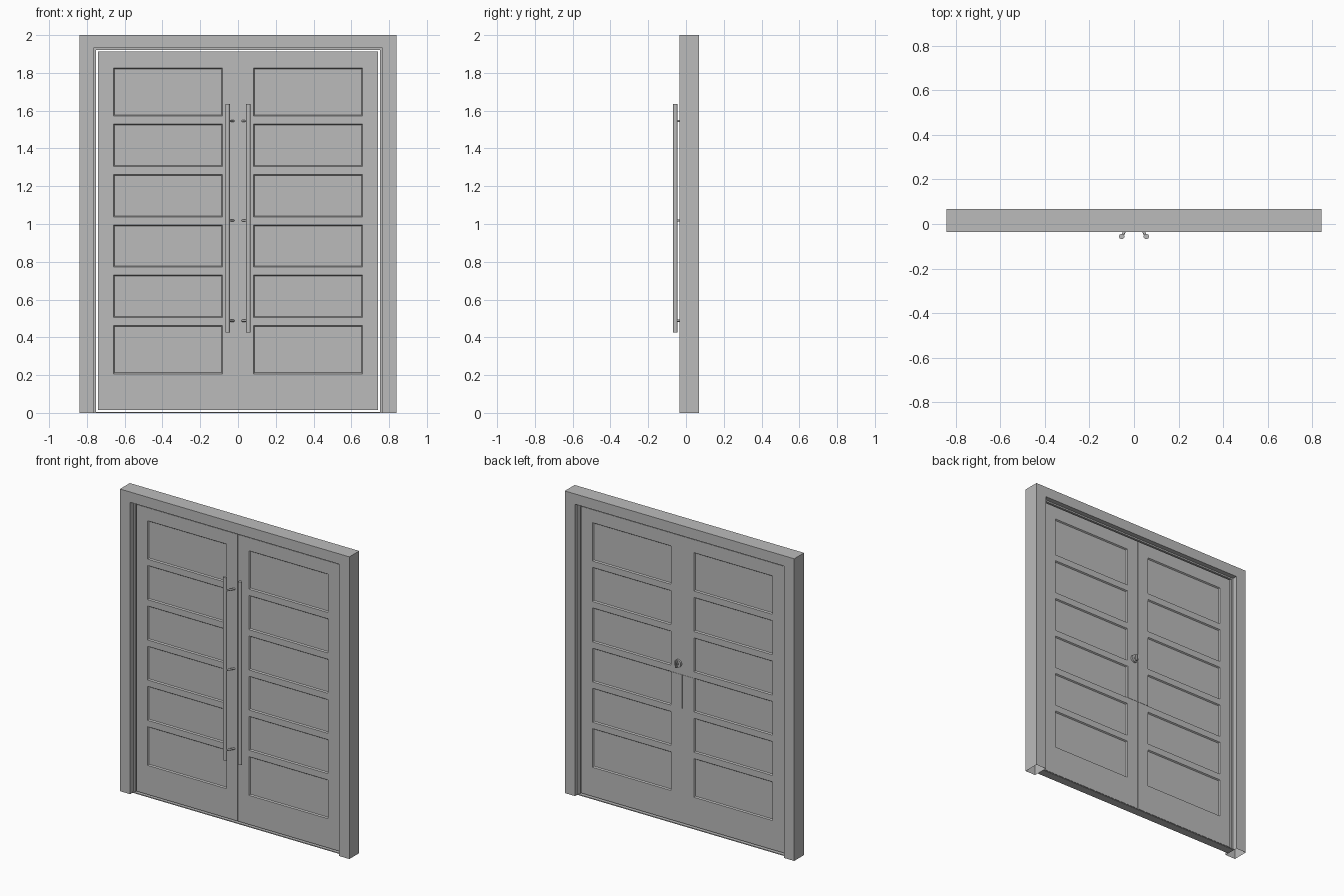
import bpy, bmesh, math
from mathutils import Vector

if "Cube" in bpy.data.objects:
    bpy.data.objects.remove(bpy.data.objects["Cube"])

grey = bpy.data.materials.new("plain_grey")
grey.diffuse_color = (0.5, 0.5, 0.5, 1)
grey.use_nodes = True
grey.node_tree.nodes["Principled BSDF"].inputs["Base Color"].default_value = grey.diffuse_color


def finish(name, bm, smooth=False):
    bmesh.ops.recalc_face_normals(bm, faces=bm.faces[:])
    me = bpy.data.meshes.new(name)
    bm.to_mesh(me)
    bm.free()
    me.materials.append(grey)
    ob = bpy.data.objects.new(name, me)
    bpy.context.collection.objects.link(ob)
    if smooth:
        bpy.context.view_layer.objects.active = ob
        ob.select_set(True)
        bpy.ops.object.shade_smooth_by_angle(angle=math.radians(40))
        ob.select_set(False)
    return ob


def box(name, x0, x1, y0, y1, z0, z1):
    bm = bmesh.new()
    bmesh.ops.create_cube(bm, size=1)
    for v in bm.verts:
        v.co = (x1 if v.co.x > 0 else x0, y1 if v.co.y > 0 else y0, z1 if v.co.z > 0 else z0)
    return finish(name, bm)


def rod(name, a, b, r, seg=24):
    a, b = Vector(a), Vector(b)
    bm = bmesh.new()
    bmesh.ops.create_cone(bm, cap_ends=True, segments=seg, radius1=r, radius2=r, depth=(b - a).length)
    rot = (b - a).to_track_quat('Z', 'Y')
    for v in bm.verts:
        v.co = rot @ v.co + (a + b) / 2
    return finish(name, bm, True)


def arch(name, xo, xi, zo, zi, y0, y1):
    """Two jambs and a head in one piece, open underneath the jambs."""
    prof = [(-xo, 0), (-xo, zo), (xo, zo), (xo, 0), (xi, 0), (xi, zi), (-xi, zi), (-xi, 0)]
    bm = bmesh.new()
    f = [bm.verts.new((x, y0, z)) for x, z in prof]
    b = [bm.verts.new((x, y1, z)) for x, z in prof]
    for loop in (f, b):
        for q in ((0, 1, 6, 7), (1, 2, 5, 6), (2, 3, 4, 5)):
            bm.faces.new([loop[i] for i in q])
    for i in (0, 1, 2, 4, 5, 6):
        bm.faces.new((f[i], f[i + 1], b[i + 1], b[i]))
    return finish(name, bm)


# Door leaf: a slab with six recessed panels on both faces
Y0, Y1 = -0.003, 0.036
XS = [0.001, 0.083, 0.660, 0.742]
ZS = [0.014, 0.207, 0.463, 0.505, 0.730, 0.772, 0.995, 1.037, 1.262,
      1.304, 1.530, 1.572, 1.826, 1.912]


def leaf(name, s):
    bm = bmesh.new()
    panels = []
    grids = []
    for y in (Y0, Y1):
        g = [[bm.verts.new((s * x, y, z)) for z in ZS] for x in XS]
        grids.append(g)
        for i in range(len(XS) - 1):
            for j in range(len(ZS) - 1):
                face = bm.faces.new((g[i][j], g[i + 1][j], g[i + 1][j + 1], g[i][j + 1]))
                if i == 1 and j % 2 == 1:
                    panels.append(face)
    for a, b in zip(*grids):
        if a is grids[0][0] or a is grids[0][-1]:
            for j in range(len(ZS) - 1):
                bm.faces.new((a[j], a[j + 1], b[j + 1], b[j]))
    for j in (0, -1):
        for i in range(len(XS) - 1):
            bm.faces.new((grids[0][i][j], grids[0][i + 1][j], grids[1][i + 1][j], grids[1][i][j]))
    bmesh.ops.recalc_face_normals(bm, faces=bm.faces[:])
    bmesh.ops.inset_individual(bm, faces=panels, thickness=0.008, depth=-0.008)
    return finish(name, bm)


# Frame, door stop and threshold
arch("frame", 0.84, 0.765, 2.0, 1.932, -0.035, 0.068)
arch("door_stop", 0.765, 0.752, 1.932, 1.922, -0.003, 0.036)
box("threshold", -0.765, 0.765, -0.01, 0.045, 0, 0.006)

for s, side in ((-1, "left"), (1, "right")):
    leaf(side + "_door", s)
    # Long pull bar on three angled posts
    rod(side + "_pull_bar", (s * 0.055, -0.056, 0.425), (s * 0.055, -0.056, 1.636), 0.012)
    for z in (0.488, 1.018, 1.545):
        rod(side + "_pull_post", (s * 0.055, -0.056, z), (s * 0.024, -0.002, z), 0.006, 12)
    # Thin lock rail plate on the inside
    xa, xb = sorted((s * 0.002, s * 0.081))
    box(side + "_lock_plate", xa, xb, 0.035, 0.038, 0.772, 0.995)

# Inside thumb turn
rod("thumb_turn_rose", (0.03, 0.035, 1.065), (0.03, 0.048, 1.065), 0.025)
rod("thumb_turn_stem", (0.03, 0.046, 1.065), (0.03, 0.055, 1.065), 0.009)
box("thumb_turn_grip", 0.026, 0.034, 0.053, 0.067, 1.045, 1.085)
